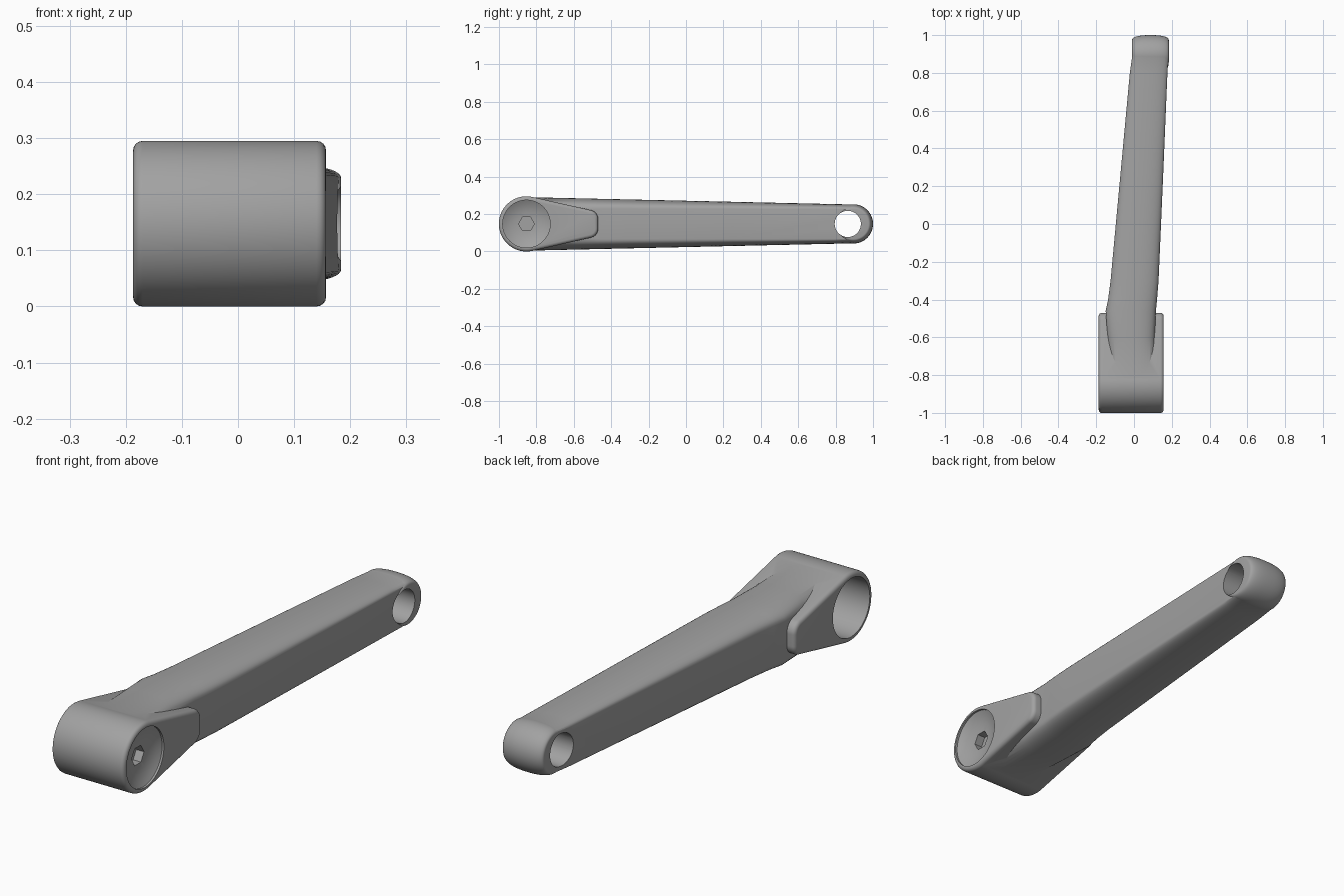
import bpy, bmesh
from math import sin, cos, pi, radians, acos, atan2, hypot, copysign

if "Cube" in bpy.data.objects:
    bpy.data.objects.remove(bpy.data.objects["Cube"])

MID = 0.1475      # height of the centre line
HUB_Y = -0.853    # axle centre
FLAT = 0.08       # half height of the flat arm sides

grey = bpy.data.materials.new("satin grey metal")
grey.use_nodes = True
colour = (0.36, 0.36, 0.36, 1)
grey.diffuse_color = colour
grey.node_tree.nodes["Principled BSDF"].inputs["Base Color"].default_value = colour


def loft(name, rings):
    """Solid skinned over a list of closed rings, with capped ends."""
    bm = bmesh.new()
    loops = [[bm.verts.new(p) for p in ring] for ring in rings]
    n = len(loops[0])
    for a, b in zip(loops, loops[1:]):
        for i in range(n):
            j = (i + 1) % n
            bm.faces.new((a[i], a[j], b[j], b[i]))
    bm.faces.new(loops[0])
    bm.faces.new(loops[-1])
    bmesh.ops.recalc_face_normals(bm, faces=bm.faces)
    mesh = bpy.data.meshes.new(name)
    bm.to_mesh(mesh)
    bm.free()
    obj = bpy.data.objects.new(name, mesh)
    bpy.context.collection.objects.link(obj)
    mesh.materials.append(grey)
    return obj


def lathe(name, profile, y, segments=64):
    """Turn (x, radius) points about an axis parallel to x."""
    return loft(name, [[(x, y + r * cos(2 * pi * i / segments), MID + r * sin(2 * pi * i / segments))
                        for i in range(segments)] for x, r in profile])


def apply(obj, modifier):
    bpy.context.view_layer.objects.active = obj
    bpy.ops.object.modifier_apply(modifier=modifier.name)


def combine(obj, other, operation):
    mod = obj.modifiers.new("combine", 'BOOLEAN')
    mod.operation, mod.solver, mod.object = operation, 'EXACT', other
    apply(obj, mod)
    bpy.data.objects.remove(other)


def crown(t, power=2.3):
    """Rounded edge curve: sideways and upward fractions."""
    c, s = cos(t), max(sin(t), 0)
    return copysign(abs(c) ** (2 / power), c), s ** (2 / power)


# Arm: flat sides with a crowned top and bottom, tapering to the tip
def arm_ring(y, left, right, half_height):
    centre, half = (left + right) / 2, (right - left) / 2
    steps = 20
    ring = []
    for side in (1, -1):
        for k in range(steps + 1):
            u, v = crown(pi * k / steps)
            ring.append((centre + side * half * u, y, MID + side * (FLAT + (half_height - FLAT) * v)))
    return ring


stations = [(-0.85, -0.12, 0.115), (-0.6, -0.14, 0.11), (-0.46, -0.15, 0.116), (-0.4, -0.137, 0.122),
            (-0.3, -0.124, 0.13), (0.25, -0.073, 0.154), (0.8, -0.022, 0.177), (0.9, -0.008, 0.181)]
arm = loft("arm", [arm_ring(y, a, b, 0.143 - 0.0225 * (y + 0.85)) for y, a, b in stations])

# Rounded tip, turned with the same crowned edge
tip = lathe("tip", [(0.087 - 0.097 * u, FLAT + 0.025 * v)
                    for u, v in (crown(pi * k / 20) for k in range(21))], 0.895)

# Hub: round boss tapering to a blunt, rounded tail
R, r, dy, dz = 0.1475, 0.05, 0.333, 0.025
tangent = acos((R - r) / hypot(dy, dz)) + atan2(dz, dy)


def arc(y, z, radius, start, end, steps):
    return [(y + radius * cos(start + (end - start) * i / steps),
             z + radius * sin(start + (end - start) * i / steps)) for i in range(steps + 1)]


outline = (arc(HUB_Y, MID, R, tangent, 2 * pi - tangent, 48)
           + arc(HUB_Y + dy, MID - dz, r, -tangent, 0, 14)
           + arc(HUB_Y + dy, MID + dz, r, 0, tangent, 14))
hub = loft("crank_arm", [[(x, y, z) for y, z in outline] for x in (-0.187, 0.157)])
bevel = hub.modifiers.new("rim", 'BEVEL')
bevel.width, bevel.segments, bevel.limit_method, bevel.angle_limit = 0.017, 4, 'ANGLE', radians(40)
apply(hub, bevel)

combine(hub, arm, 'UNION')
combine(hub, tip, 'UNION')

# Axle socket, dished bolt face, hex key socket and pedal hole
cuts = [
    lathe("axle_socket", [(-0.3, 0.125), (0.06, 0.125)], HUB_Y),
    lathe("bolt_dish", [(0.122, 0.04), (0.126, 0.07), (0.136, 0.105), (0.148, 0.127), (0.3, 0.127)], HUB_Y),
    lathe("hex_socket", [(0.085, 0.042), (0.3, 0.042)], HUB_Y, 6),
    lathe("pedal_hole", [(-0.3, 0.07), (0.4, 0.07)], 0.865),
]
for cutter in cuts:
    combine(hub, cutter, 'DIFFERENCE')

bpy.ops.object.select_all(action='DESELECT')
hub.select_set(True)
bpy.context.view_layer.objects.active = hub
bpy.ops.object.shade_smooth_by_angle(angle=radians(30))
